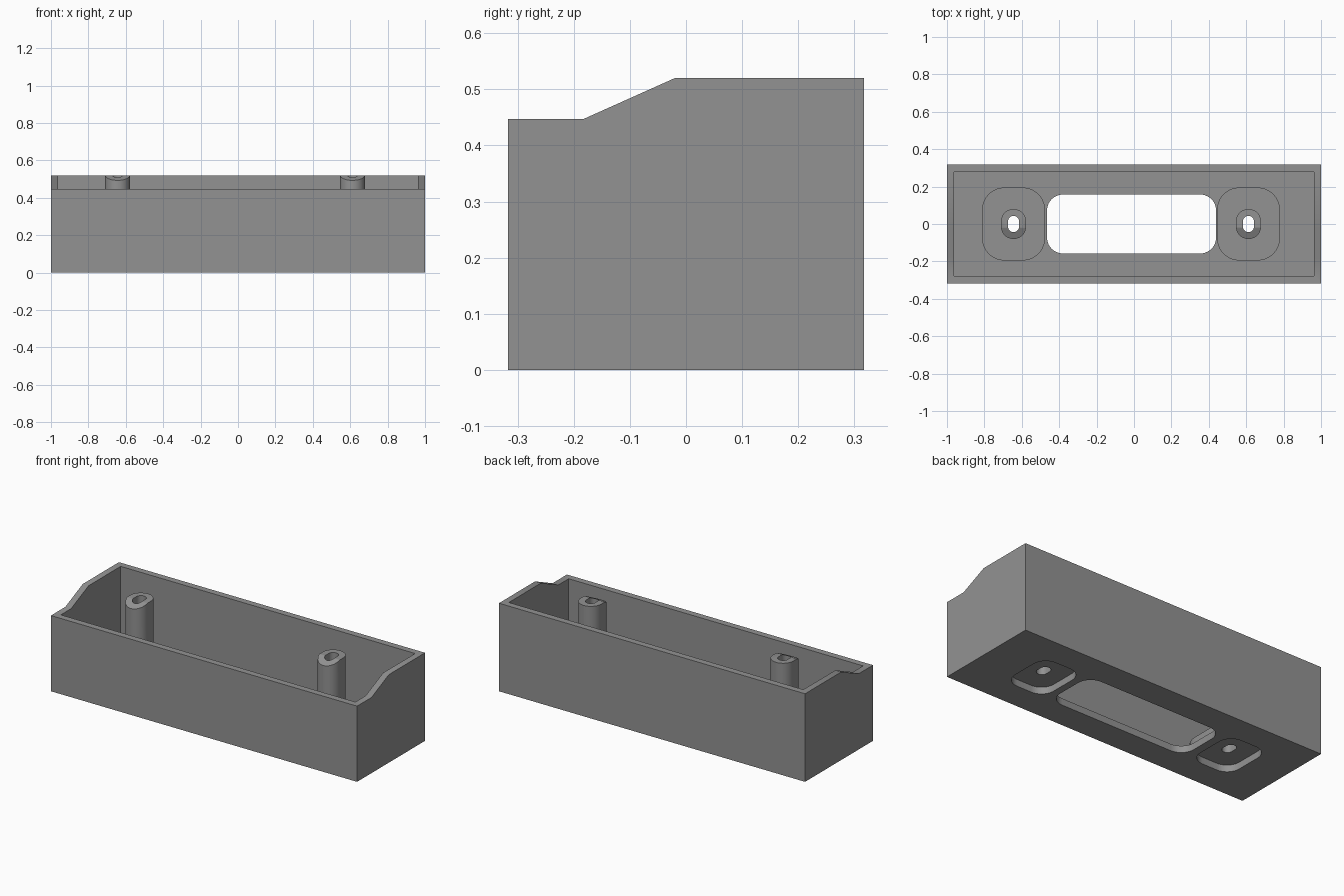
import bpy, math

if "Cube" in bpy.data.objects:
    bpy.data.objects.remove(bpy.data.objects["Cube"])

H, D, WALL = 0.52, 0.317, 0.038   # height, half depth, wall thickness
FLOOR = 0.04
POCKET = 0.04                     # depth of the pockets underneath
POSTS = (-0.644, 0.612)           # x of the two screw posts

grey = bpy.data.materials.new("plain grey")
grey.diffuse_color = (0.29, 0.29, 0.29, 1)
grey.use_nodes = True
grey.node_tree.nodes["Principled BSDF"].inputs["Base Color"].default_value = grey.diffuse_color


def prism(name, points, depth):
    """Closed prism: 3D outline swept along the vector depth."""
    n = len(points)
    verts = points + [tuple(a + b for a, b in zip(p, depth)) for p in points]
    faces = [tuple(reversed(range(n))), tuple(range(n, 2 * n))]
    faces += [(i, (i + 1) % n, (i + 1) % n + n, i + n) for i in range(n)]
    mesh = bpy.data.meshes.new(name)
    mesh.from_pydata(verts, [], faces)
    mesh.materials.append(grey)
    obj = bpy.data.objects.new(name, mesh)
    bpy.context.collection.objects.link(obj)
    return obj


def rounded(name, x, w, h, r, z0, z1, seg=10):
    """Upright prism with a rounded rectangle outline centred on (x, 0)."""
    pts = []
    for k, (sx, sy) in enumerate(((1, 1), (-1, 1), (-1, -1), (1, -1))):
        for i in range(seg + 1):
            a = math.radians(90) * (k + i / seg)
            p = (x + sx * (w / 2 - r) + r * math.cos(a),
                 sy * (h / 2 - r) + r * math.sin(a), z0)
            pts.append(p)
    return prism(name, pts, (0, 0, z1 - z0))


def cut(target, cutter):
    mod = target.modifiers.new("cut", 'BOOLEAN')
    mod.operation, mod.solver, mod.object = 'DIFFERENCE', 'EXACT', cutter
    bpy.context.view_layer.objects.active = target
    bpy.ops.object.modifier_apply(modifier=mod.name)
    bpy.data.objects.remove(cutter)


# Solid housing with the stepped side profile
side = [(-D, 0), (D, 0), (D, H), (-0.02, H), (-0.183, 0.447), (-D, 0.447)]
housing = prism("housing", [(-1, y, z) for y, z in side], (2, 0, 0))

# Cavity, leaving raised pads and screw posts standing on the floor
ix, iy = 1 - WALL, D - WALL
cavity = prism("cavity", [(-ix, -iy, FLOOR), (ix, -iy, FLOOR),
                          (ix, iy, FLOOR), (-ix, iy, FLOOR)], (0, 0, 0.7))
for x in POSTS:
    cut(cavity, rounded("pad", x, 0.337, 0.39, 0.12, 0, FLOOR + POCKET))
    cut(cavity, rounded("post", x, 0.134, 0.16, 0.0665, 0.02, 1))
cut(housing, cavity)

# Pockets underneath and slots through the posts
for x in POSTS:
    cut(housing, rounded("pocket", x, 0.261, 0.314, 0.082, -0.1, POCKET))
    cut(housing, rounded("slot", x, 0.059, 0.086, 0.029, -0.1, 1))

# Window in the floor
cut(housing, rounded("window", -0.013, 0.904, 0.315, 0.085, -0.1, 0.2))

bpy.ops.object.select_all(action='DESELECT')
housing.select_set(True)
bpy.context.view_layer.objects.active = housing
bpy.ops.object.shade_smooth_by_angle(angle=math.radians(30))
